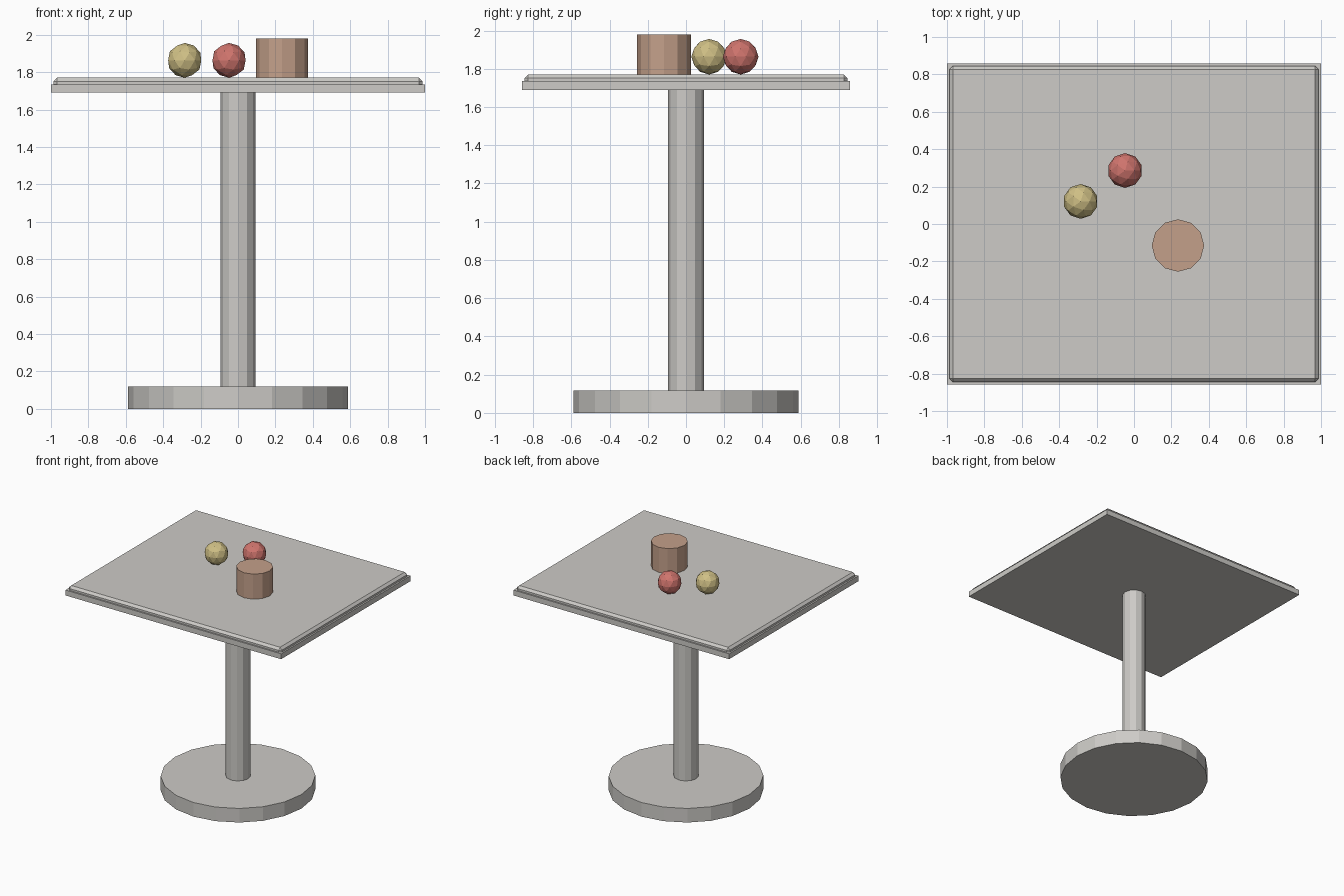
import bpy, bmesh
from mathutils import Matrix

if "Cube" in bpy.data.objects:
    bpy.data.objects.remove(bpy.data.objects["Cube"])


def mat(name, rgb):
    m = bpy.data.materials.new(name)
    lin = [((c / 255 + 0.055) / 1.055) ** 2.4 for c in rgb]
    m.diffuse_color = (*lin, 1)
    m.use_nodes = True
    m.node_tree.nodes["Principled BSDF"].inputs["Base Color"].default_value = m.diffuse_color
    return m


GREY = mat("pale_grey", (205, 203, 199))
BROWN = mat("clay_brown", (196, 160, 138))
RED = mat("soft_red", (207, 116, 109))
YELLOW = mat("straw_yellow", (207, 191, 133))


def finish(name, bm, material):
    me = bpy.data.meshes.new(name)
    bm.to_mesh(me)
    bm.free()
    me.materials.append(material)
    ob = bpy.data.objects.new(name, me)
    bpy.context.collection.objects.link(ob)
    return ob


def cylinder(name, x, y, z0, z1, r, sides, material):
    bm = bmesh.new()
    bmesh.ops.create_cone(bm, cap_ends=True, segments=sides, radius1=r, radius2=r,
                          depth=z1 - z0,
                          matrix=Matrix.Translation((x, y, (z0 + z1) / 2)))
    return finish(name, bm, material)


def box(name, hx, hy, z0, z1, material, bevel=0):
    bm = bmesh.new()
    bmesh.ops.create_cube(bm, size=1, matrix=Matrix.Translation((0, 0, (z0 + z1) / 2))
                          @ Matrix.Diagonal((2 * hx, 2 * hy, z1 - z0, 1)))
    if bevel:
        bmesh.ops.bevel(bm, geom=bm.edges[:], offset=bevel, segments=1,
                        affect='EDGES', clamp_overlap=True)
    return finish(name, bm, material)


def ball(name, x, y, z, r, material):
    bm = bmesh.new()
    bmesh.ops.create_icosphere(bm, subdivisions=2, radius=r,
                               matrix=Matrix.Translation((x, y, z)))
    return finish(name, bm, material)


# Pedestal
cylinder("base_disc", 0, 0, 0, 0.118, 0.588, 20, GREY)
cylinder("column", 0, 0, 0.11, 1.70, 0.094, 12, GREY)

# Table top: plain slab with a bevelled panel set into it
box("table_slab", 1.0, 0.857, 1.69, 1.735, GREY)
box("table_panel", 0.987, 0.845, 1.70, 1.77, GREY, bevel=0.019)

# Objects on the table
cylinder("brown_pot", 0.235, -0.115, 1.77, 1.98, 0.14, 12, BROWN)
ball("yellow_ball", -0.285, 0.121, 1.863, 0.093, YELLOW)
ball("red_ball", -0.048, 0.286, 1.863, 0.093, RED)
